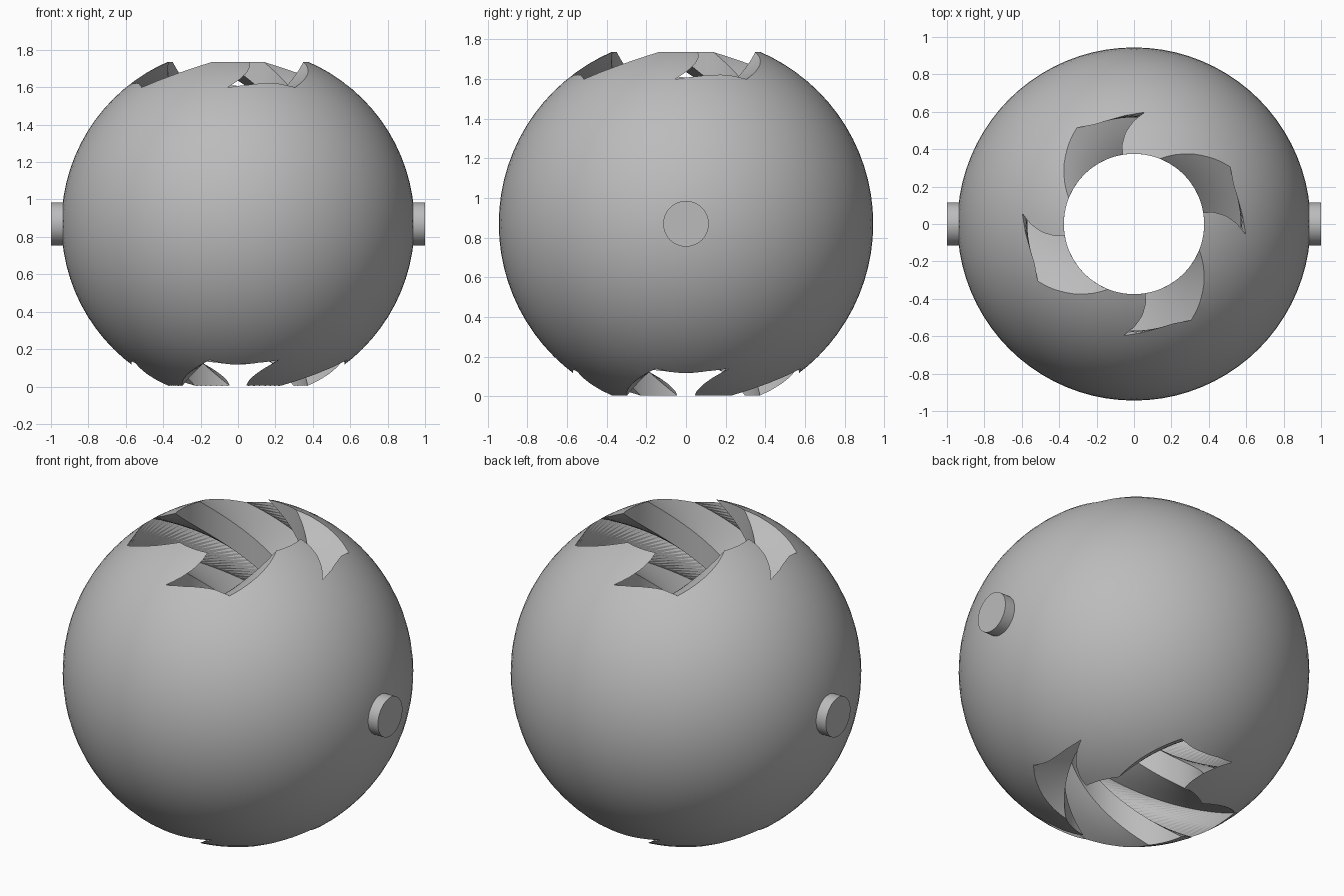
import bpy, bmesh, math
from mathutils import Matrix, Vector

RADIUS = 0.944         # ball radius
MID_Z = 0.87           # ball centre height
BORE = 0.375           # round hole radius
SLOT_HALF = 0.185      # half the slot width
SLOT_END = 0.57        # distance of the slot end wall
TWIST = math.radians(191.5)   # turn per unit of height
PHASE = math.radians(53)      # slot direction at mid height

cube = bpy.data.objects.get("Cube")
if cube:
    bpy.data.objects.remove(cube)

grey = bpy.data.materials.new("plain_grey")
grey.use_nodes = True
colour = (0.5, 0.5, 0.5, 1)
grey.diffuse_color = colour
grey.node_tree.nodes["Principled BSDF"].inputs["Base Color"].default_value = colour


def make_object(name, bm):
    bmesh.ops.recalc_face_normals(bm, faces=bm.faces)
    mesh = bpy.data.meshes.new(name)
    bm.to_mesh(mesh)
    bm.free()
    mesh.materials.append(grey)
    ob = bpy.data.objects.new(name, mesh)
    bpy.context.collection.objects.link(ob)
    return ob


def select_only(ob):
    bpy.ops.object.select_all(action='DESELECT')
    ob.select_set(True)
    bpy.context.view_layer.objects.active = ob


def bore_profile():
    """Round hole with four straight-sided slots, seen along its axis."""
    edge = math.asin(SLOT_HALF / BORE)
    foot = BORE * math.cos(edge)
    steps = 4
    wall = [foot + (SLOT_END - foot) * i / steps for i in range(steps + 1)]
    quarter = [Vector((x, -SLOT_HALF, 0)) for x in wall]
    quarter += [Vector((SLOT_END, 0, 0))]
    quarter += [Vector((x, SLOT_HALF, 0)) for x in reversed(wall)]
    arc = math.pi / 2 - 2 * edge
    quarter += [Vector((BORE * math.cos(edge + arc * i / 8),
                        BORE * math.sin(edge + arc * i / 8), 0)) for i in range(1, 8)]
    return [Matrix.Rotation(k * math.pi / 2, 3, 'Z') @ p for k in range(4) for p in quarter]


# Ball
bm = bmesh.new()
bmesh.ops.create_uvsphere(bm, u_segments=80, v_segments=40, radius=RADIUS)
bmesh.ops.translate(bm, verts=bm.verts, vec=(0, 0, MID_Z))
ball = make_object("ball_body", bm)

# Twisted bore cutter
bm = bmesh.new()
profile = bore_profile()
slices, half = 120, 1.0
rings = []
for s in range(slices + 1):
    h = -half + 2 * half * s / slices
    turn = Matrix.Rotation(PHASE + TWIST * h, 3, 'Z')
    rings.append([bm.verts.new(turn @ p + Vector((0, 0, MID_Z + h))) for p in profile])
for low, high in zip(rings, rings[1:]):
    for i in range(len(profile)):
        j = (i + 1) % len(profile)
        bm.faces.new((low[i], low[j], high[j], high[i]))
bm.faces.new(rings[0])
bm.faces.new(rings[-1])
bmesh.ops.triangulate(bm, faces=bm.faces)
cutter = make_object("bore_cutter", bm)
cutter.hide_render = True

# Cut the bore through the ball
cut = ball.modifiers.new("twisted_bore", 'BOOLEAN')
cut.operation = 'DIFFERENCE'
cut.solver = 'EXACT'
cut.object = cutter
select_only(ball)
bpy.ops.object.modifier_apply(modifier=cut.name)
bpy.data.objects.remove(cutter)
bpy.ops.object.shade_smooth_by_angle(angle=math.radians(25))

# Side pivot pegs
for name, side in (("left_peg", 1), ("right_peg", -1)):
    bm = bmesh.new()
    bmesh.ops.create_cone(bm, cap_ends=True, segments=48, radius1=0.115, radius2=0.115,
                          depth=0.1, matrix=Matrix.Translation((side * 0.95, 0, MID_Z))
                          @ Matrix.Rotation(math.pi / 2, 4, 'Y'))
    peg = make_object(name, bm)
    select_only(peg)
    bpy.ops.object.shade_smooth_by_angle(angle=math.radians(40))
